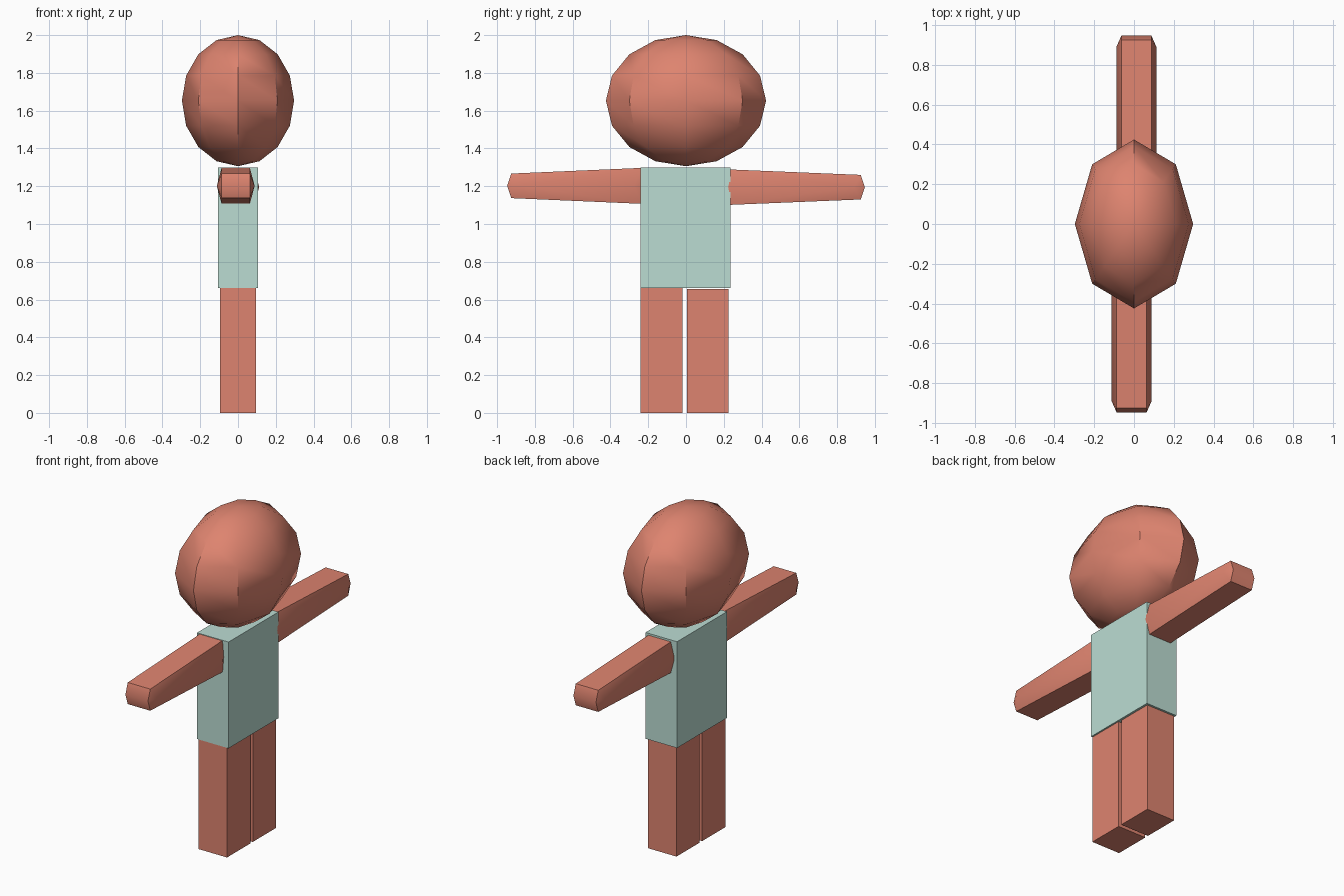
import bpy, bmesh, math
from mathutils import Matrix

if "Cube" in bpy.data.objects:
    bpy.data.objects.remove(bpy.data.objects["Cube"])


def material(name, rgb):
    m = bpy.data.materials.new(name)
    m.diffuse_color = (*rgb, 1)
    m.use_nodes = True
    m.node_tree.nodes["Principled BSDF"].inputs["Base Color"].default_value = m.diffuse_color
    return m


SKIN = material("coral", (0.73, 0.23, 0.16))
SHIRT = material("mint", (0.50, 0.72, 0.65))


def finish(name, bm, mat, smooth=False):
    bmesh.ops.recalc_face_normals(bm, faces=bm.faces[:])
    me = bpy.data.meshes.new(name)
    bm.to_mesh(me)
    bm.free()
    me.materials.append(mat)
    ob = bpy.data.objects.new(name, me)
    bpy.context.collection.objects.link(ob)
    if smooth:
        bpy.ops.object.select_all(action='DESELECT')
        ob.select_set(True)
        bpy.context.view_layer.objects.active = ob
        bpy.ops.object.shade_smooth_by_angle(angle=math.radians(40))
    return ob


def box(name, lo, hi, mat):
    bm = bmesh.new()
    size = [b - a for a, b in zip(lo, hi)]
    mid = [(a + b) / 2 for a, b in zip(lo, hi)]
    bmesh.ops.create_cube(bm, size=1, matrix=Matrix.Translation(mid) @ Matrix.Diagonal((*size, 1)))
    return finish(name, bm, mat)


def arm(name, side, z, base):
    """Tapered arm with bulging mid-line; side is -1 or 1 along y."""
    bm = bmesh.new()
    for sx in (-1, 1):
        # (half width, distance from centre, height offset)
        for hx, y, dz in ((0.075, base, 0.095), (0.075, base, -0.095),
                          (0.075, 0.925, 0.065), (0.075, 0.925, -0.065),
                          (0.10, base + 0.04, 0), (0.10, 0.89, 0),
                          (0.075, base - 0.02, 0), (0.075, 0.947, 0)):
            bm.verts.new((side * 0.012 + sx * hx, side * y, z + dz))
    bmesh.ops.convex_hull(bm, input=bm.verts[:])
    bmesh.ops.dissolve_limit(bm, angle_limit=math.radians(1),
                             verts=bm.verts[:], edges=bm.edges[:])
    return finish(name, bm, SKIN, True)


# Head: eight-sided ellipsoid
bm = bmesh.new()
bmesh.ops.create_uvsphere(bm, u_segments=8, v_segments=8, radius=1,
                          matrix=Matrix.Translation((0, 0, 1.653)) @ Matrix.Diagonal((0.297, 0.424, 0.347, 1)))
finish("head", bm, SKIN, True)

# Torso
box("torso", (-0.105, -0.24, 0.66), (0.105, 0.235, 1.30), SHIRT)

# Legs
box("left_leg", (-0.095, -0.24, 0.0), (0.095, -0.018, 0.66), SKIN)
box("right_leg", (-0.095, 0.005, 0.0), (0.095, 0.226, 0.657), SKIN)

# Arms
arm("left_arm", -1, 1.202, 0.235)
arm("right_arm", 1, 1.195, 0.20)
